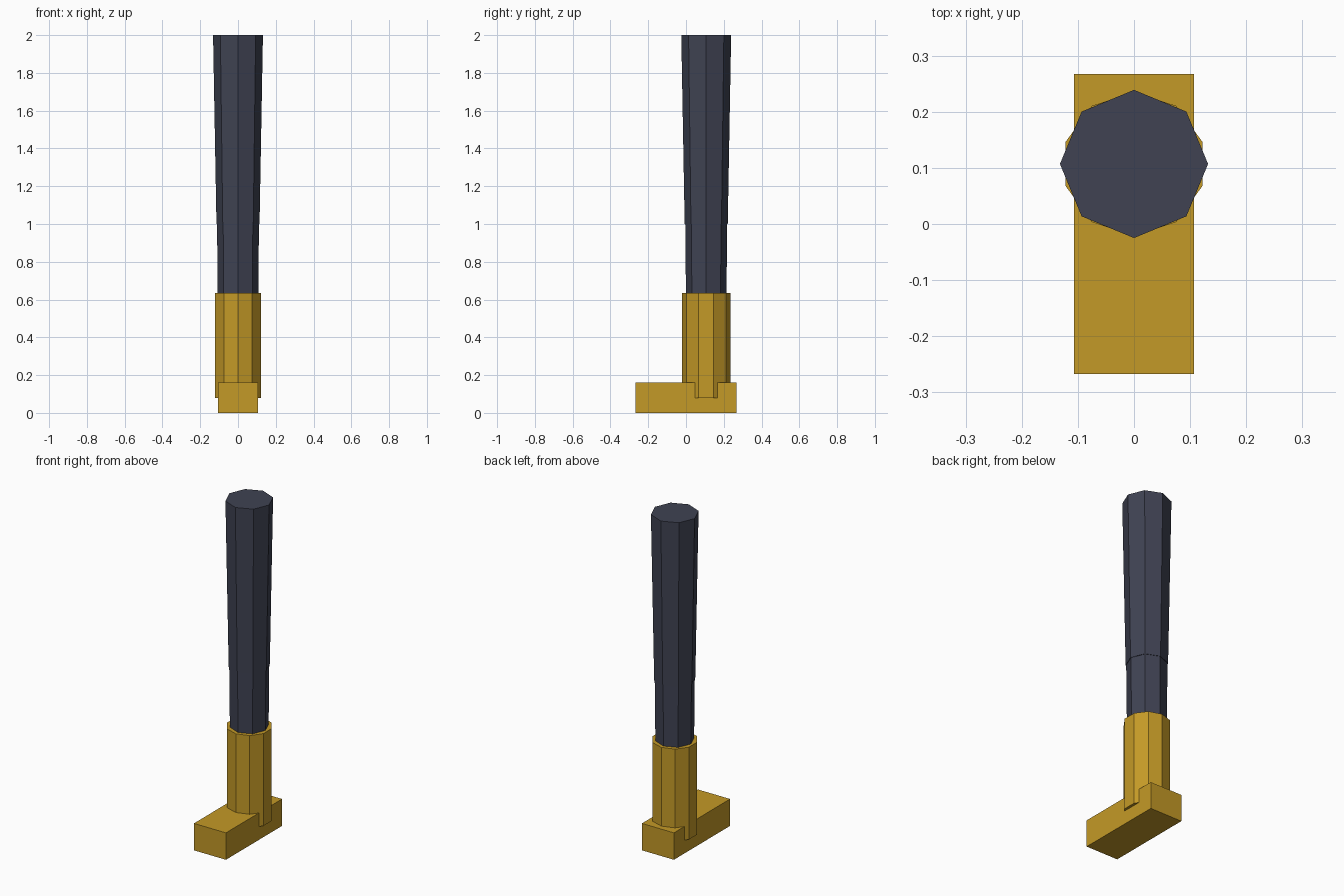
import bpy, math
from math import pi

if "Cube" in bpy.data.objects:
    bpy.data.objects.remove(bpy.data.objects["Cube"])


def material(name, color):
    m = bpy.data.materials.new(name)
    m.diffuse_color = color
    m.use_nodes = True
    m.node_tree.nodes["Principled BSDF"].inputs["Base Color"].default_value = m.diffuse_color
    return m


gold = material("boot_gold", (0.55, 0.32, 0.02, 1))
navy = material("leg_navy", (0.05, 0.055, 0.085, 1))
LEG_Y = 0.107


def column(name, sides, r_low, r_high, z_low, z_high, mat):
    """Flat-faced tapered column with a corner pointing along y."""
    bpy.ops.mesh.primitive_cone_add(
        vertices=sides, radius1=r_low, radius2=r_high, depth=z_high - z_low,
        location=(0, LEG_Y, (z_low + z_high) / 2))
    obj = bpy.context.object
    obj.name = name
    obj.data.materials.append(mat)
    return obj


# Foot block
bpy.ops.mesh.primitive_cube_add(size=1, location=(0, 0, 0.081))
foot = bpy.context.object
foot.name = "foot"
foot.scale = (0.213, 0.534, 0.162)
bpy.ops.object.transform_apply(location=False, rotation=False, scale=True)
foot.data.materials.append(gold)

# Ten-sided boot shaft, partly sunk into the foot
column("boot_shaft", 10, 0.128, 0.128, 0.08, 0.636, gold)

# Eight-sided shin and thigh, meeting at the knee
column("shin", 8, 0.106, 0.111, 0.5, 1.0, navy)
column("thigh", 8, 0.114, 0.132, 1.0, 2.0, navy)
